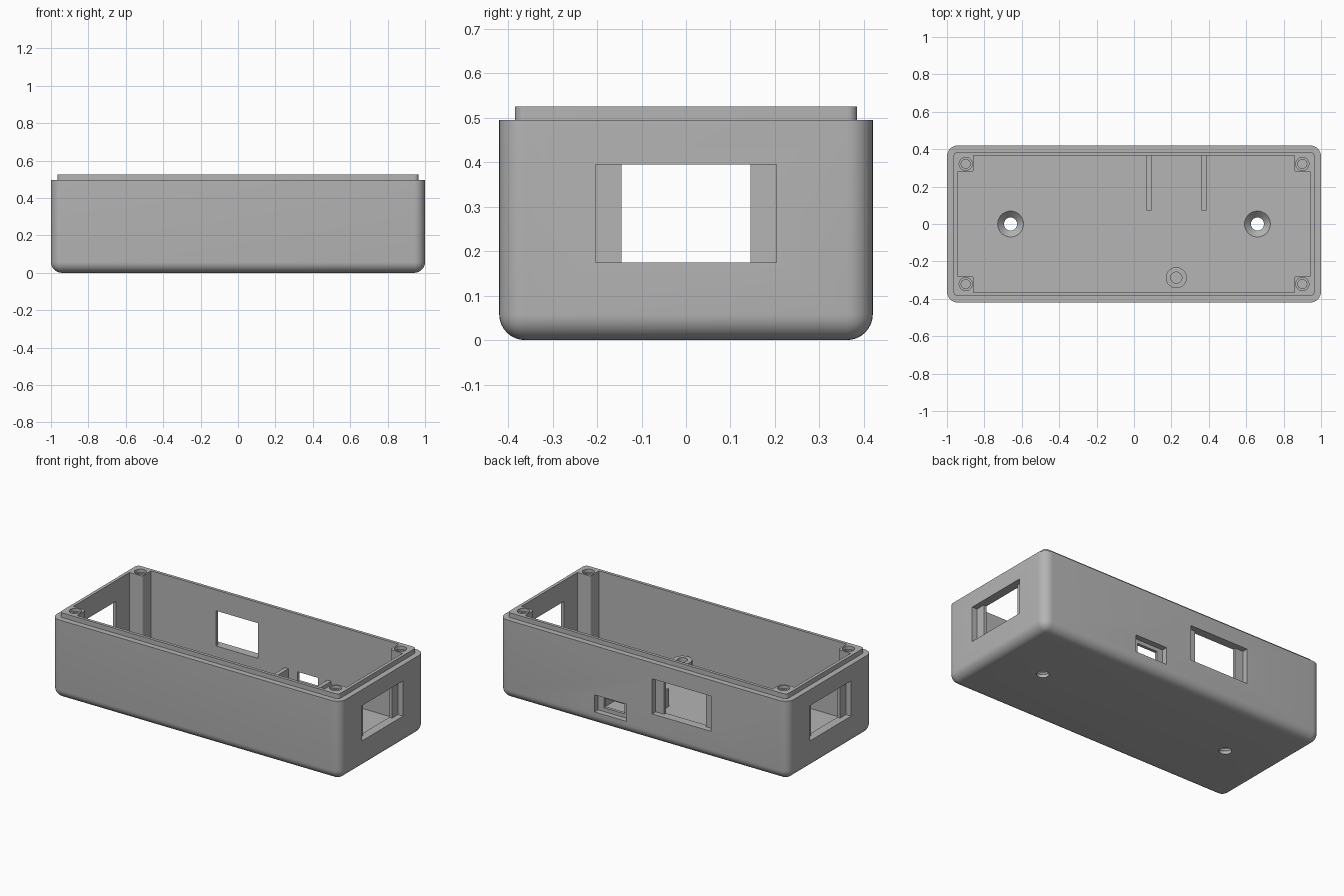
import bpy, bmesh, math
from mathutils import Vector

cube = bpy.data.objects.get("Cube")
if cube:
    bpy.data.objects.remove(cube, do_unlink=True)

grey = bpy.data.materials.new("mid_grey_plastic")
grey.use_nodes = True
GREY = (0.46, 0.46, 0.46, 1)
grey.diffuse_color = GREY
grey.node_tree.nodes["Principled BSDF"].inputs["Base Color"].default_value = GREY

# Main dimensions
HX, HY = 1.0, 0.42          # outer half size
IX, IY = 0.945, 0.366       # cavity half size
FLOOR, STEP, TOP = 0.055, 0.495, 0.525
RECESS = 0.035
FITTING_TOP = 0.167
SIDES = (-1, 1)


def finish(bm, name):
    bmesh.ops.recalc_face_normals(bm, faces=bm.faces)
    mesh = bpy.data.meshes.new(name)
    bm.to_mesh(mesh)
    bm.free()
    mesh.materials.append(grey)
    ob = bpy.data.objects.new(name, mesh)
    bpy.context.collection.objects.link(ob)
    return ob


def box(name, low, high, radius=0, round_edge=None, segments=8):
    """Box between two corners; round_edge picks the edges to round."""
    low, high = Vector(low), Vector(high)
    bm = bmesh.new()
    bmesh.ops.create_cube(bm, size=1)
    for v in bm.verts:
        v.co = (low + high) / 2 + v.co * (high - low)
    if radius:
        edges = [e for e in bm.edges if round_edge(*(v.co for v in e.verts))]
        bmesh.ops.bevel(bm, geom=edges, offset=radius, segments=segments,
                        profile=0.5, affect='EDGES')
    return finish(bm, name)


def cylinder(name, x, y, z0, z1, r0, r1=None):
    bm = bmesh.new()
    bmesh.ops.create_cone(bm, cap_ends=True, segments=40, radius1=r0,
                          radius2=r0 if r1 is None else r1, depth=z1 - z0)
    bmesh.ops.translate(bm, verts=bm.verts, vec=(x, y, (z0 + z1) / 2))
    return finish(bm, name)


def combine(target, tool, operation='DIFFERENCE'):
    mod = target.modifiers.new("cut", 'BOOLEAN')
    mod.operation, mod.object, mod.solver = operation, tool, 'EXACT'
    bpy.context.view_layer.objects.active = target
    bpy.ops.object.modifier_apply(modifier=mod.name)
    bpy.data.objects.remove(tool, do_unlink=True)


def smooth(ob):
    bpy.ops.object.select_all(action='DESELECT')
    ob.select_set(True)
    bpy.context.view_layer.objects.active = ob
    bpy.ops.object.shade_smooth_by_angle(angle=math.radians(30))


def upright(a, b):
    return abs(a.z - b.z) > 0.01


def upright_or_base(a, b):
    return upright(a, b) or max(a.z, b.z) < 0.01


# Rounded shell with a stepped lip, then hollowed
case = box("case_shell", (-HX, -HY, 0), (HX, HY, STEP), 0.058, upright_or_base)
lip = box("lip", (0.035 - HX, 0.035 - HY, 0.4), (HX - 0.035, HY - 0.035, TOP),
          0.022, upright)
combine(case, lip, 'UNION')
combine(case, box("cavity", (-IX, -IY, FLOOR), (IX, IY, 1)))

# Corner screw posts with counterbored holes
for sx in SIDES:
    for sy in SIDES:
        xs = sorted((sx * 0.857, sx * (IX + 0.01)))
        ys = sorted((sy * 0.278, sy * (IY + 0.01)))
        post = box("post", (xs[0], ys[0], FLOOR - 0.01), (xs[1], ys[1], TOP), 0.012,
                   lambda a, b: upright(a, b) and abs(a.x) < 0.9 and abs(a.y) < 0.3, 4)
        combine(case, post, 'UNION')
for sx in SIDES:
    for sy in SIDES:
        x, y = sx * 0.9, sy * 0.321
        combine(case, cylinder("bore", x, y, 0.2, 1, 0.024))
        combine(case, cylinder("counterbore", x, y, TOP - 0.02, 1, 0.035))

# Countersunk mounting holes through the floor
for sx in SIDES:
    x = sx * 0.66
    combine(case, cylinder("hole", x, 0, -0.1, 0.1, 0.035))
    combine(case, cylinder("countersink", x, 0, 0.02, FLOOR + 0.001, 0.035, 0.07))

# Recessed windows in both ends
for sx in SIDES:
    for half, inner in ((0.203, 0.9), (0.145, 0.9)):
        start = HX - RECESS if half > 0.2 else inner
        xs = sorted((sx * start, sx * 1.1))
        combine(case, box("window", (xs[0], -half, 0.175), (xs[1], half, 0.395)))

# Recessed window and small port in the back: centre, half widths, heights
BACK = [(-0.263, 0.203, 0.145, (0.175, 0.395), (0.175, 0.395)),
        (0.227, 0.111, 0.072, (0.081, 0.188), (0.105, 0.164))]
for cx, outer, inner, zo, zi in BACK:
    combine(case, box("recess", (cx - outer, HY - RECESS, zo[0]), (cx + outer, 0.5, zo[1])))
    combine(case, box("opening", (cx - inner, 0.3, zi[0]), (cx + inner, 0.5, zi[1])))
smooth(case)

# Two guide ribs beside the port
for name, x in (("left_guide_rib", 0.375), ("right_guide_rib", 0.08)):
    box(name, (x - 0.013, 0.073, FLOOR - 0.01), (x + 0.013, IY + 0.005, FITTING_TOP))

# Hollow standoff on the floor
standoff = cylinder("standoff", 0.226, -0.287, FLOOR - 0.01, FITTING_TOP, 0.056)
combine(standoff, cylinder("standoff_hole", 0.226, -0.287, FLOOR, 0.3, 0.03))
smooth(standoff)
